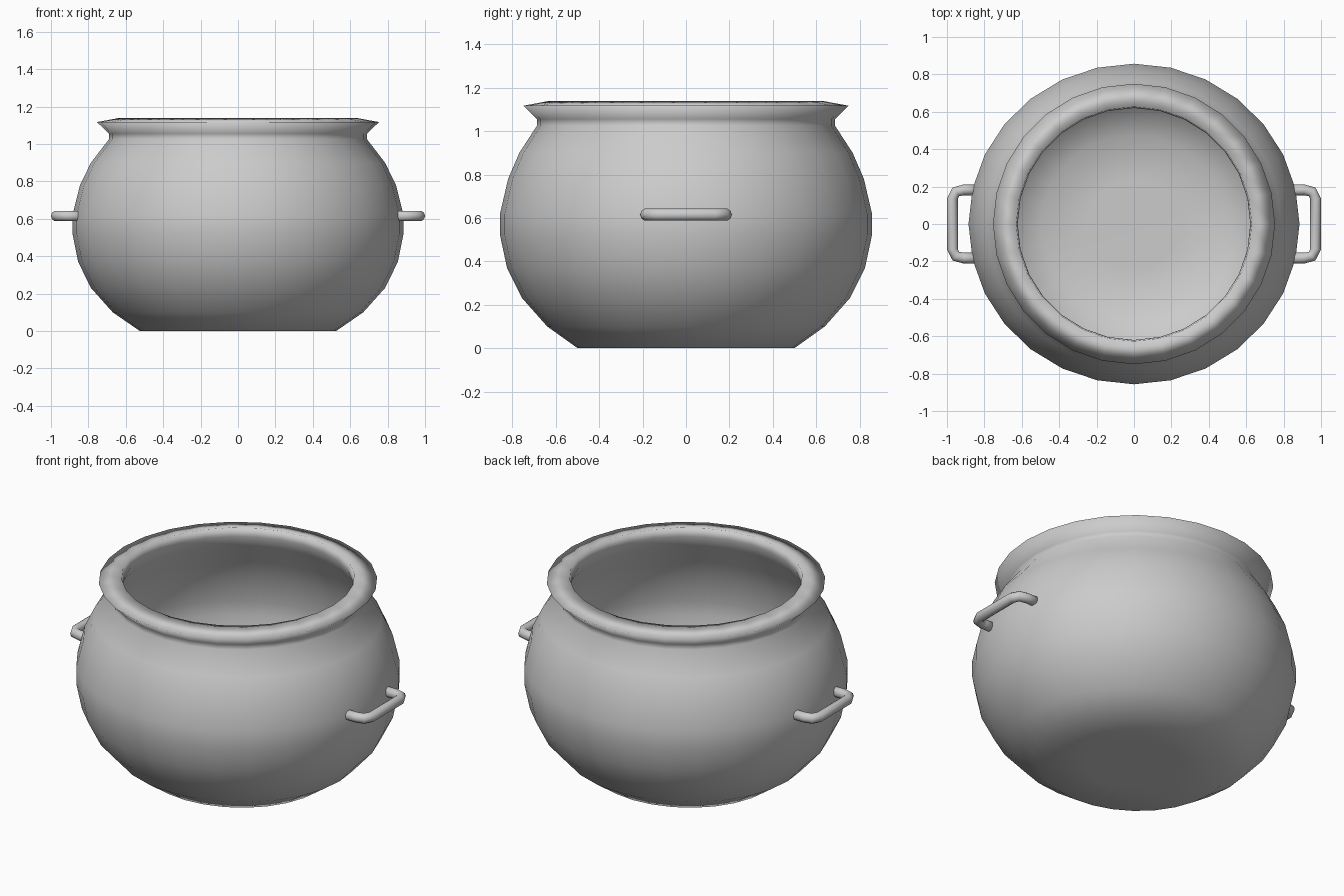
import bpy, bmesh, math

if "Cube" in bpy.data.objects:
    bpy.data.objects.remove(bpy.data.objects["Cube"])

SIDES = 28
iron = bpy.data.materials.new("grey iron")
iron.diffuse_color = (0.6, 0.6, 0.6, 1)
iron.use_nodes = True
iron.node_tree.nodes["Principled BSDF"].inputs["Base Color"].default_value = iron.diffuse_color


def finish(bm, name):
    bmesh.ops.recalc_face_normals(bm, faces=bm.faces)
    me = bpy.data.meshes.new(name)
    bm.to_mesh(me)
    bm.free()
    me.materials.append(iron)
    for p in me.polygons:
        p.use_smooth = True
    ob = bpy.data.objects.new(name, me)
    bpy.context.collection.objects.link(ob)
    return ob


def bridge(bm, a, b):
    n = len(a)
    for i in range(n):
        j = (i + 1) % n
        bm.faces.new((a[i], a[j], b[j], b[i]))


# Pot: slightly oval bowl, flared lip and inner wall as one lathed shell
# (x radius, y radius, z)
profile = [
    (0.27, 0.26, 0), (0.525, 0.50, 0), (0.67, 0.64, 0.10), (0.786, 0.755, 0.23),
    (0.855, 0.825, 0.37), (0.885, 0.857, 0.52), (0.885, 0.857, 0.62),
    (0.845, 0.82, 0.78), (0.786, 0.768, 0.90), (0.69, 0.687, 1.025),
    (0.69, 0.687, 1.055), (0.754, 0.75, 1.117), (0.63, 0.627, 1.14),
    (0.622, 0.62, 1.09), (0.65, 0.648, 1.025),
    (0.745, 0.73, 0.89), (0.805, 0.78, 0.77), (0.845, 0.817, 0.61),
    (0.845, 0.817, 0.53), (0.815, 0.785, 0.38), (0.75, 0.72, 0.25),
    (0.64, 0.61, 0.13), (0.50, 0.475, 0.04), (0.25, 0.24, 0.035),
]
bm = bmesh.new()
rings = []
for rx, ry, z in profile:
    rings.append([bm.verts.new((rx * math.cos(2 * math.pi * i / SIDES),
                                ry * math.sin(2 * math.pi * i / SIDES), z))
                  for i in range(SIDES)])
for a, b in zip(rings, rings[1:]):
    bridge(bm, a, b)
bm.faces.new(rings[0])
bm.faces.new(rings[-1])
finish(bm, "cauldron_pot")

# Handles: round bar swept along a bracket path in the horizontal plane
half = [(0.83, 0.182), (0.91, 0.182), (0.952, 0.172), (0.971, 0.135)]
path = half + [(x, -y) for x, y in reversed(half)]
for side, name in ((1, "right_handle"), (-1, "left_handle")):
    bm = bmesh.new()
    loops = []
    for k, (x, y) in enumerate(path):
        x0, y0 = path[max(k - 1, 0)]
        x1, y1 = path[min(k + 1, len(path) - 1)]
        length = math.hypot(x1 - x0, y1 - y0)
        nx, ny = (y1 - y0) / length, -(x1 - x0) / length
        loop = []
        for i in range(10):
            a = 2 * math.pi * i / 10
            c, s = 0.029 * math.cos(a), 0.029 * math.sin(a)
            loop.append(bm.verts.new((side * (x + nx * c), y + ny * c, 0.615 + s)))
        loops.append(loop)
    for a, b in zip(loops, loops[1:]):
        bridge(bm, a, b)
    bm.faces.new(loops[0])
    bm.faces.new(loops[-1])
    finish(bm, name)
